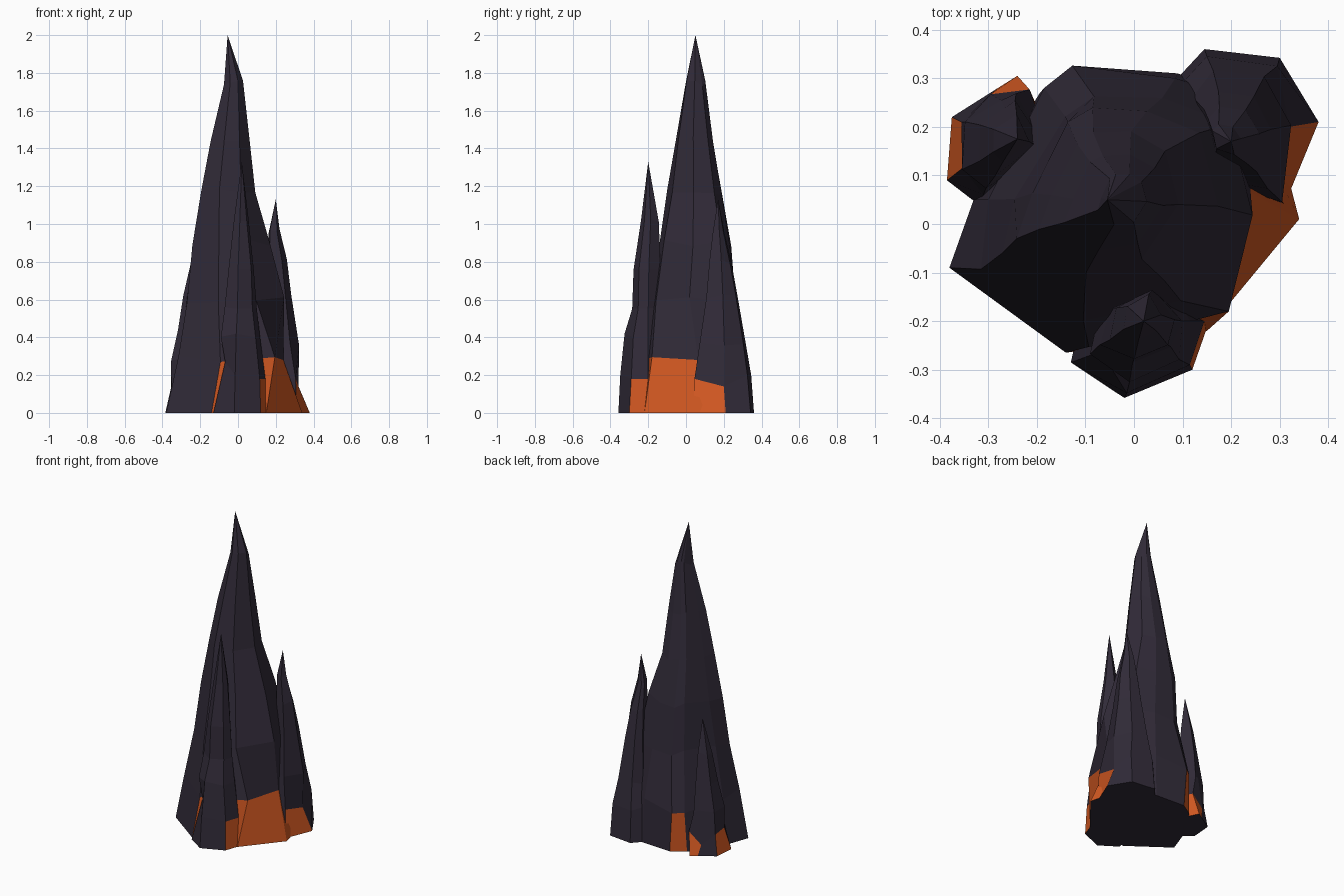
import bpy, bmesh, random

random.seed(4)


def material(name, rgb):
    m = bpy.data.materials.new(name)
    m.diffuse_color = (*rgb, 1)
    return m


ROCK = material("dark rock", (0.031, 0.024, 0.040))
GLOW = material("ember orange", (0.66, 0.100, 0.016))


def spire(name, centre, apex, corners, rings, glowing, jitter):
    """Faceted spire. corners, counter-clockwise: base x, y, then first ring x, y, z.
    rings: height, spread in x and y, centre x and y. glowing: bottom sides in orange."""
    bm = bmesh.new()
    levels = [[bm.verts.new((c[0], c[1], 0)) for c in corners],
              [bm.verts.new(c[2:]) for c in corners]]
    for z, sx, sy, cx, cy in rings:
        ring = []
        for c in corners:
            k = random.uniform(0.96, 1.04)
            ring.append(bm.verts.new((cx + (c[0] - centre[0]) * sx * k,
                                      cy + (c[1] - centre[1]) * sy * k,
                                      z + random.uniform(-jitter, jitter))))
        levels.append(ring)
    n = len(corners)
    for k, (low, high) in enumerate(zip(levels, levels[1:])):
        for i in range(n):
            j = (i + 1) % n
            face = bm.faces.new((low[i], low[j], high[j], high[i]))
            face.material_index = int(k == 0 and i in glowing)
    tip = bm.verts.new(apex)
    for i in range(n):
        bm.faces.new((levels[-1][i], levels[-1][(i + 1) % n], tip))
    bm.faces.new(levels[0][::-1])
    mesh = bpy.data.meshes.new(name)
    bm.to_mesh(mesh)
    bm.free()
    mesh.materials.append(ROCK)
    mesh.materials.append(GLOW)
    bpy.context.collection.objects.link(bpy.data.objects.new(name, mesh))


# Tall central spire
spire("main_spire", (-0.02, 0.03), (-0.055, 0.05, 2.0),
      [(-0.38, -0.09, -0.315, -0.093, 0.30), (-0.14, -0.265, -0.093, -0.253, 0.27),
       (0.15, -0.22, 0.195, -0.18, 0.295), (0.34, 0.01, 0.24, 0.065, 0.28),
       (0.28, 0.24, 0.24, 0.22, 0.28), (0.09, 0.31, 0.085, 0.30, 0.28),
       (-0.11, 0.322, -0.127, 0.326, 0.25), (-0.195, 0.268, -0.185, 0.28, 0.25),
       (-0.33, 0.05, -0.30, 0.05, 0.28)],
      [(0.60, 0.71, 0.80, -0.02, 0.035), (0.90, 0.56, 0.65, -0.035, 0.05),
       (1.17, 0.39, 0.49, -0.05, 0.05), (1.45, 0.28, 0.34, -0.04, 0.045),
       (1.74, 0.14, 0.18, -0.025, 0.05)],
      {1, 2, 3, 6}, 0.02)

# Front spire
spire("front_spire", (0.02, -0.20), (0.02, -0.20, 1.33),
      [(-0.13, -0.285, -0.068, -0.262, 0.27), (-0.02, -0.358, -0.015, -0.348, 0.20),
       (0.12, -0.30, 0.115, -0.29, 0.18), (0.155, -0.20, 0.145, -0.20, 0.18),
       (0.06, -0.07, 0.06, -0.08, 0.20), (-0.10, -0.15, -0.06, -0.16, 0.27)],
      [(0.41, 0.74, 0.80, 0.02, -0.20), (0.56, 0.58, 0.55, 0.02, -0.20),
       (0.76, 0.48, 0.50, 0.02, -0.197), (1.02, 0.27, 0.34, 0.02, -0.187)],
      {2}, 0.01)

# Back right spire
spire("back_right_spire", (0.20, 0.18), (0.20, 0.17, 1.13),
      [(0.38, 0.21, 0.32, 0.20, 0.14), (0.30, 0.342, 0.295, 0.325, 0.20),
       (0.145, 0.36, 0.15, 0.345, 0.20), (0.08, 0.29, 0.09, 0.28, 0.22),
       (0.12, 0.10, 0.12, 0.10, 0.20), (0.31, 0.04, 0.305, 0.045, 0.18)],
      [(0.36, 0.66, 0.74, 0.20, 0.18), (0.62, 0.46, 0.50, 0.20, 0.18),
       (0.80, 0.34, 0.36, 0.195, 0.175), (0.96, 0.19, 0.19, 0.185, 0.17)],
      {5}, 0.015)

# Short back left spire
spire("back_left_spire", (-0.25, 0.18), (-0.24, 0.175, 0.835),
      [(-0.375, 0.22, -0.355, 0.21, 0.13), (-0.385, 0.09, -0.353, 0.115, 0.14),
       (-0.32, 0.04, -0.31, 0.06, 0.15), (-0.16, 0.15, -0.17, 0.15, 0.15),
       (-0.24, 0.305, -0.215, 0.277, 0.14), (-0.28, 0.28, -0.295, 0.267, 0.07)],
      [(0.28, 0.76, 0.74, -0.25, 0.18), (0.44, 0.52, 0.58, -0.25, 0.18),
       (0.62, 0.34, 0.36, -0.245, 0.18)],
      {0, 3, 4}, 0.015)
